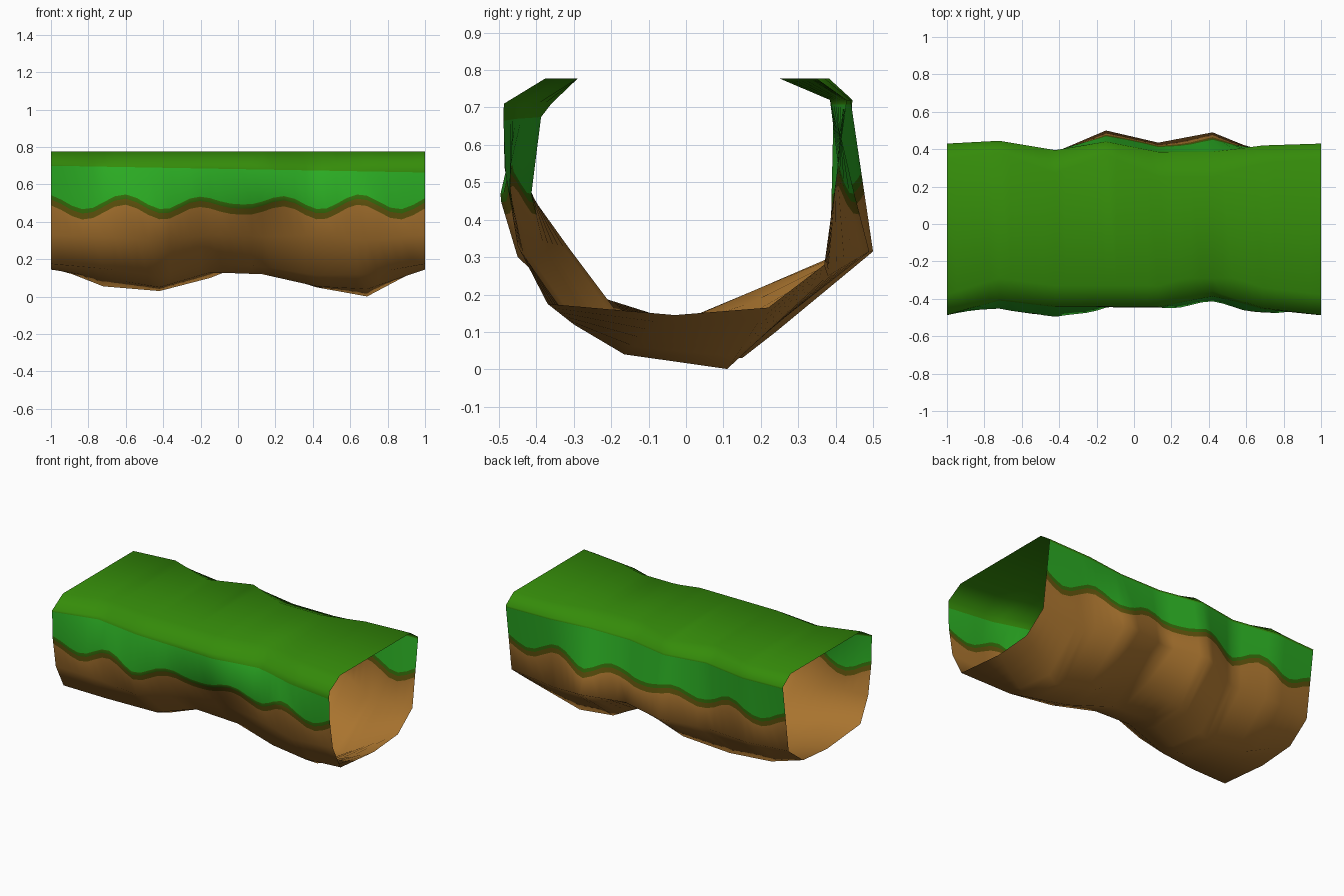
import bpy, bmesh, math

if "Cube" in bpy.data.objects:
    bpy.data.objects.remove(bpy.data.objects["Cube"])

TOP_Z = 0.777
SUB = 5  # columns between two stations

# Cross-sections (y, z), front shoulder -> under -> back shoulder
END = [(-.487, .71), (-.49, .57), (-.45, .33), (-.37, .175), (-.03, .145), (.22, .165), (.37, .28), (.43, .72)]
STATIONS = [
    (-1.0, END),
    (-.72, [(-.40, .715), (-.458, .59), (-.44, .32), (-.33, .15), (-.10, .10), (.15, .055), (.41, .28), (.445, .72)]),
    (-.42, [(-.44, .71), (-.498, .46), (-.45, .30), (-.24, .105), (-.10, .05), (.15, .03), (.385, .28), (.395, .72)]),
    (-.15, [(-.44, .71), (-.465, .58), (-.38, .33), (-.22, .19), (-.03, .13), (.24, .10), (.50, .315), (.44, .72)]),
    (.13, [(-.44, .71), (-.475, .55), (-.31, .32), (-.19, .16), (-.03, .12), (.18, .21), (.435, .32), (.385, .72)]),
    (.42, [(-.36, .71), (-.445, .60), (-.38, .33), (-.24, .115), (-.10, .055), (.15, .05), (.49, .315), (.385, .72)]),
    (.69, [(-.45, .71), (-.475, .50), (-.43, .30), (-.30, .12), (-.165, .04), (.11, .001), (.38, .25), (.42, .72)]),
    (1.0, END),
]


def make_material(name, rgb):
    m = bpy.data.materials.new(name)
    m.diffuse_color = (*rgb, 1)
    m.use_nodes = True
    m.node_tree.nodes["Principled BSDF"].inputs["Base Color"].default_value = m.diffuse_color
    return m


MATERIALS = [
    make_material("grass_top_green", (.035, .26, .003)),
    make_material("grass_side_green", (.024, .41, .017)),
    make_material("grass_edge_dark_green", (.035, .15, .003)),
    make_material("grass_shadow_olive", (.12, .09, .004)),
    make_material("earth_brown", (.41, .18, .029)),
]
# Colour of each lengthwise strip around the section
STRIPS = [0, 0, 1, 2, 3, 4, 4, 4, 4, 4, 4, 3, 2, 1, 0, 0, 0]


def wall_y(points, z):
    """y on a wall polyline running downwards, at height z."""
    for (y0, z0), (y1, z1) in zip(points, points[1:]):
        if z1 <= z <= z0:
            return y0 + (y1 - y0) * (z0 - z) / (z0 - z1)
    return points[-1][0]


def ring(x, p):
    """Full section with wavy grass-edge heights inserted in both walls."""
    depth = .04 * min(1, .3 + 2 * abs(x))
    wave = .452 - depth * math.cos(2 * math.pi * (x + .82) / .42)
    bands = [wave + .055, wave + .032, wave]
    front_z = [.70 - .018 * (x + 1)] + bands
    back_z = bands[::-1] + [.708]
    front = [(wall_y(p[:3], z), z) for z in front_z]
    back = [(wall_y([p[7], p[6]], z), z) for z in back_z]
    front_rim = (min(p[0][0] + .11, -.29), TOP_Z)
    back_rim = (.35 + (p[7][0] - .43) * 2.2, TOP_Z)
    return [front_rim, p[0]] + front + p[2:7] + back + [p[7], back_rim]


# Hollow earth block with grass cap, open at both ends
bm = bmesh.new()
columns = []
for s in range(len(STATIONS) - 1):
    (x0, a), (x1, b) = STATIONS[s], STATIONS[s + 1]
    last = s == len(STATIONS) - 2
    for k in range(SUB + (1 if last else 0)):
        t = k / SUB
        x = x0 + (x1 - x0) * t
        sec = [(ya + (yb - ya) * t, za + (zb - za) * t) for (ya, za), (yb, zb) in zip(a, b)]
        columns.append([bm.verts.new((x, y, z)) for y, z in ring(x, sec)])

n = len(STRIPS)
for c0, c1 in zip(columns, columns[1:]):
    for j in range(n):
        k = (j + 1) % n
        f = bm.faces.new((c0[j], c0[k], c1[k], c1[j]))
        f.material_index = STRIPS[j]
        f.smooth = True

mesh = bpy.data.meshes.new("grassy_earth_block")
bm.to_mesh(mesh)
bm.free()
for m in MATERIALS:
    mesh.materials.append(m)
obj = bpy.data.objects.new("grassy_earth_block", mesh)
bpy.context.collection.objects.link(obj)
